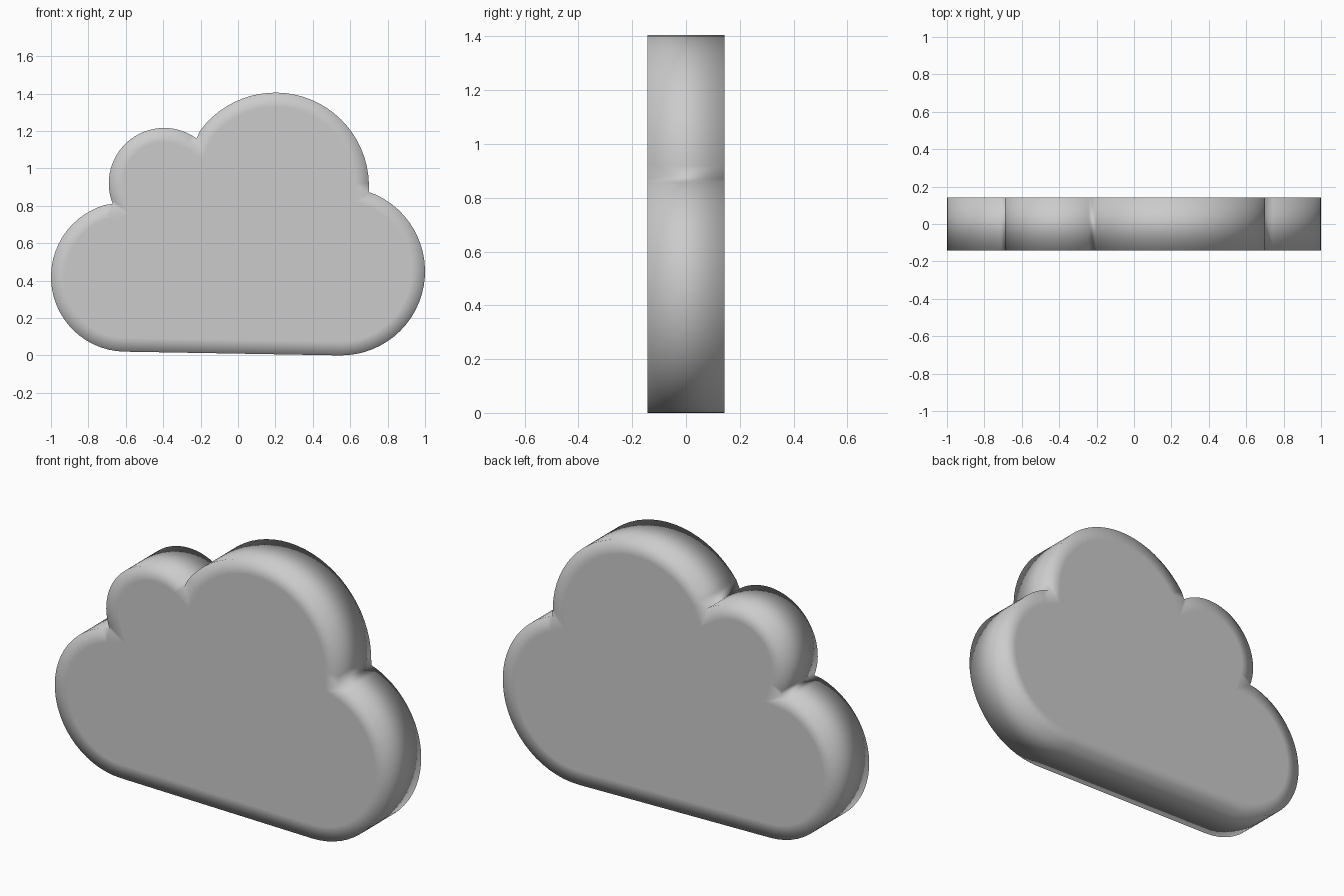
import bpy, bmesh, math

if "Cube" in bpy.data.objects:
    bpy.data.objects.remove(bpy.data.objects["Cube"])

HALF_DEPTH = 0.143
RIM = 0.075

# Lobes clockwise from the bottom left: centre x, centre z, radius
lobes = [(-0.60, 0.42, 0.40), (-0.395, 0.92, 0.296),
         (0.20, 0.905, 0.50), (0.55, 0.45, 0.45)]
# Where the arcs begin and end: base, three creases, base
joints = [(-0.607, 0.02), (-0.67, 0.81), (-0.222, 1.16), (0.70, 0.873), (0.543, 0.0)]


def arc(lobe, start, end, steps=28):
    """Clockwise arc of a lobe between two joints, without its last point."""
    cx, cz, r = lobe
    a = math.atan2(start[1] - cz, start[0] - cx)
    b = math.atan2(end[1] - cz, end[0] - cx)
    sweep = (a - b) % (2 * math.pi)
    pts = [start]
    for i in range(1, steps):
        t = a - sweep * i / steps
        pts.append((cx + r * math.cos(t), cz + r * math.sin(t)))
    return pts


# Cloud outline
outline = []
for i, lobe in enumerate(lobes):
    outline += arc(lobe, joints[i], joints[i + 1])
outline.append(joints[-1])

# Flat slab: front and back faces joined by a side wall
bm = bmesh.new()
front = [bm.verts.new((x, -HALF_DEPTH, z)) for x, z in outline]
back = [bm.verts.new((x, HALF_DEPTH, z)) for x, z in outline]
caps = [bm.faces.new(front), bm.faces.new(back[::-1])]
n = len(outline)
for i in range(n):
    j = (i + 1) % n
    bm.faces.new((front[j], front[i], back[i], back[j]))
bmesh.ops.recalc_face_normals(bm, faces=bm.faces[:])

# Flush inset rim gives the soft shaded edge on both faces
bmesh.ops.inset_individual(bm, faces=caps, thickness=RIM, use_even_offset=True)
for f in bm.faces:
    f.smooth = True

mesh = bpy.data.meshes.new("cloud")
bm.to_mesh(mesh)
bm.free()
cloud = bpy.data.objects.new("cloud", mesh)
bpy.context.collection.objects.link(cloud)
